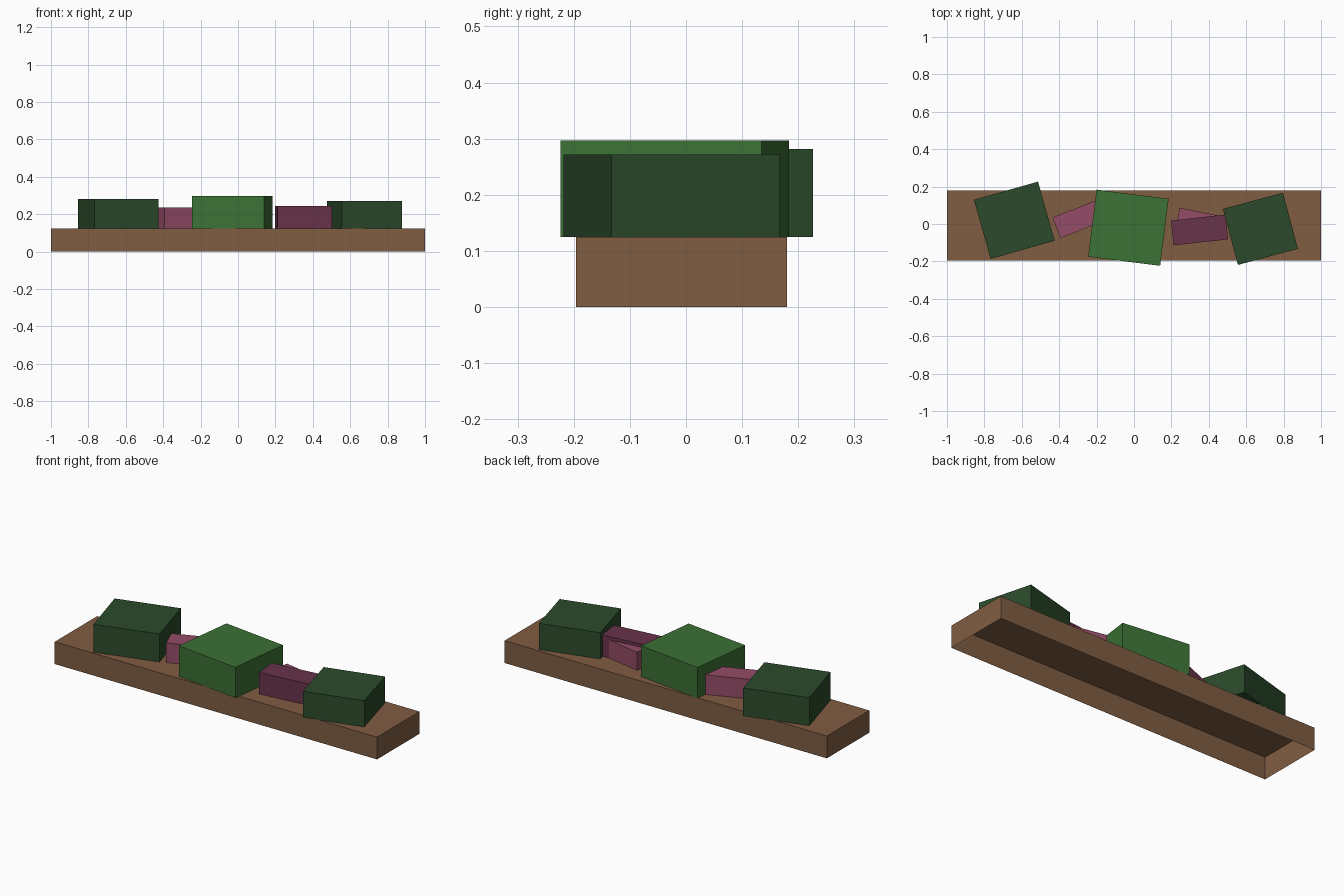
import bpy, bmesh
from math import radians
from mathutils import Matrix

cube = bpy.data.objects.get("Cube")
if cube:
    bpy.data.objects.remove(cube, do_unlink=True)


def material(name, rgb):
    """Flat material from 0-255 display values, stored as linear."""
    linear = [((c / 255 + 0.055) / 1.055) ** 2.4 for c in rgb] + [1]
    mat = bpy.data.materials.new(name)
    mat.use_nodes = True
    mat.diffuse_color = linear
    mat.node_tree.nodes["Principled BSDF"].inputs["Base Color"].default_value = linear
    return mat


def open_box(name, mat, center, size, bottom, top, angle=0):
    """Box without an underside, turned about its vertical axis."""
    bm = bmesh.new()
    bmesh.ops.create_cube(bm, size=1)
    bm.normal_update()
    underside = [f for f in bm.faces if f.normal.z < -0.5]
    bmesh.ops.delete(bm, geom=underside, context='FACES_ONLY')
    place = (Matrix.Translation((*center, (bottom + top) / 2))
             @ Matrix.Rotation(radians(angle), 4, 'Z')
             @ Matrix.Diagonal((*size, top - bottom, 1)))
    bm.transform(place)
    mesh = bpy.data.meshes.new(name)
    bm.to_mesh(mesh)
    bm.free()
    mesh.materials.append(mat)
    obj = bpy.data.objects.new(name, mesh)
    bpy.context.collection.objects.link(obj)
    return obj


brown = material("wood_brown", (128, 93, 66))
dark_green = material("dark_leaf_green", (43, 74, 43))
green = material("leaf_green", (60, 113, 53))
pink = material("blossom_pink", (148, 76, 102))
plum = material("blossom_plum", (104, 51, 74))

# Planter box, open underneath
RIM = 0.125
open_box("planter", brown, (0, -0.008), (2, 0.376), 0, RIM)

# Bushes
open_box("right_bush", dark_green, (-0.64, 0.02), (0.356, 0.328), RIM, 0.282, 15.8)
open_box("middle_bush", green, (-0.03, -0.02), (0.388, 0.361), RIM, 0.297, -7.2)
open_box("left_bush", dark_green, (0.676, -0.026), (0.332, 0.31), RIM, 0.272, 15)

# Flower clumps between the bushes
open_box("right_flowers", pink, (-0.294, 0.027), (0.26, 0.118), RIM, 0.235, 21.5)
open_box("left_back_flowers", pink, (0.36, 0.003), (0.26, 0.118), RIM, 0.227, -11.5)
open_box("left_front_flowers", plum, (0.35, -0.032), (0.293, 0.133), RIM, 0.245, 6.3)
